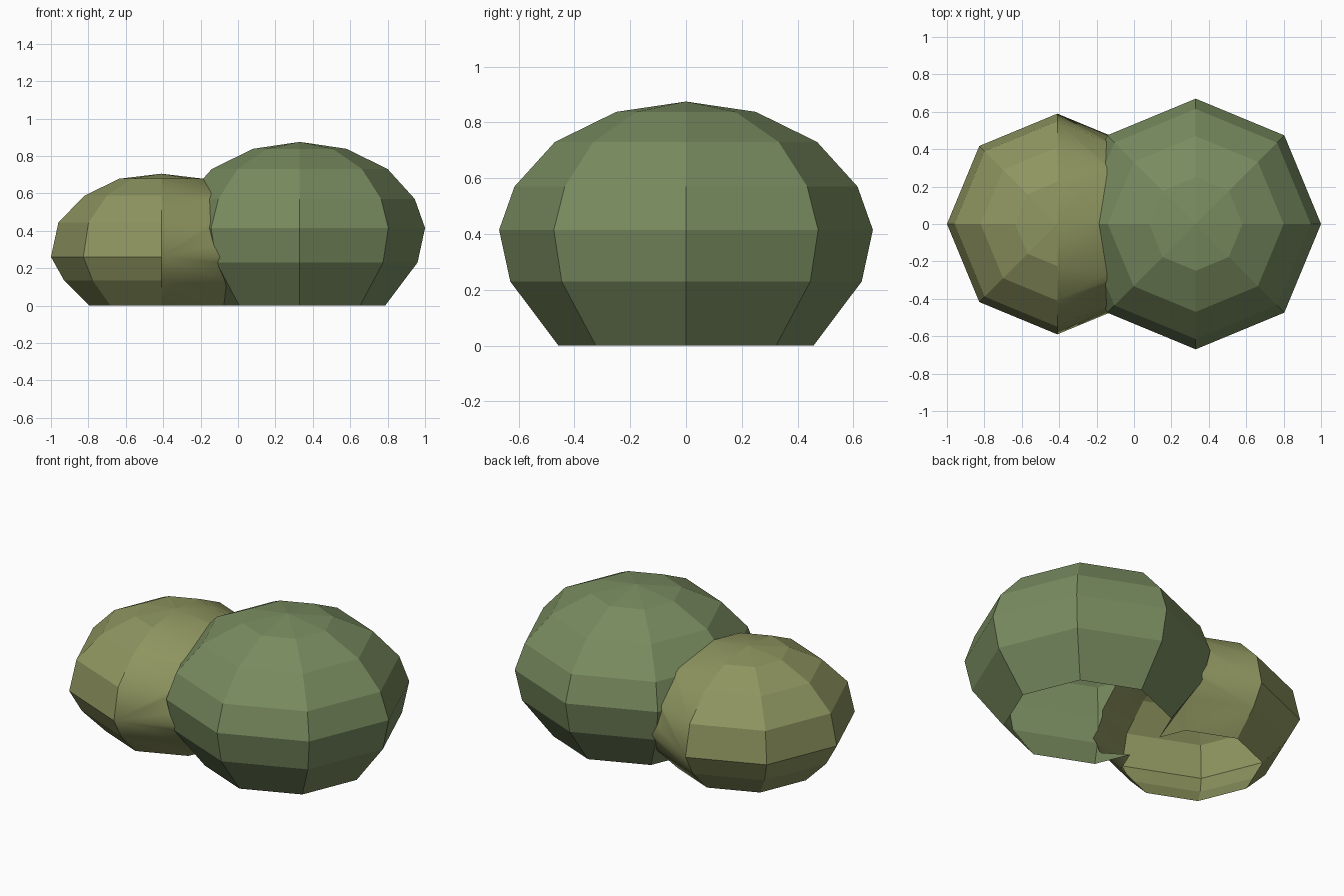
import bpy, bmesh
from math import cos, sin, pi

if "Cube" in bpy.data.objects:
    bpy.data.objects.remove(bpy.data.objects["Cube"])

SIDES = 8


def material(name, rgb):
    m = bpy.data.materials.new(name)
    m.diffuse_color = (*rgb, 1)
    m.use_nodes = True
    m.node_tree.nodes["Principled BSDF"].inputs["Base Color"].default_value = m.diffuse_color
    return m


MATS = [material("leaf_green", (0.19, 0.26, 0.115)),
        material("leaf_olive", (0.27, 0.30, 0.115))]


def clump(name, cx, profile, top, mat):
    """Closed low-poly dome from (radius, z) rings, pole at the top."""
    bm = bmesh.new()
    rings = [[bm.verts.new((cx + r * cos(2 * pi * i / SIDES),
                            r * sin(2 * pi * i / SIDES), z))
              for i in range(SIDES)] for r, z in profile]
    pole = bm.verts.new((cx, 0, top))
    for i in range(SIDES):
        j = (i + 1) % SIDES
        for a, b in zip(rings, rings[1:]):
            bm.faces.new((a[i], a[j], b[j], b[i]))
        bm.faces.new((rings[-1][i], rings[-1][j], pole))
    bm.faces.new(rings[0][::-1])
    for f in bm.faces:
        f.material_index = mat
    me = bpy.data.meshes.new(name)
    bm.to_mesh(me)
    bm.free()
    for m in MATS:
        me.materials.append(m)
    ob = bpy.data.objects.new(name, me)
    bpy.context.collection.objects.link(ob)
    return ob


# Two overlapping clumps, continued a little below ground for a clean trim
bush = clump("bush", 0.33, [(0.38, -0.1), (0.457, 0), (0.63, 0.23), (0.67, 0.415),
                            (0.615, 0.57), (0.47, 0.73), (0.25, 0.838)], 0.875, 0)
small = clump("small_clump", -0.41, [(0.289, -0.1), (0.385, 0), (0.52, 0.135),
                                     (0.59, 0.26), (0.55, 0.445), (0.41, 0.588),
                                     (0.225, 0.678)], 0.705, 1)

# Join into one outer skin
mod = bush.modifiers.new("join", 'BOOLEAN')
mod.operation = 'UNION'
mod.solver = 'EXACT'
mod.object = small
dg = bpy.context.evaluated_depsgraph_get()
joined = bpy.data.meshes.new_from_object(bush.evaluated_get(dg))
bush.modifiers.clear()
bush.data = joined
bpy.data.objects.remove(small)

# Trim at ground level, leaving the underside open
bm = bmesh.new()
bm.from_mesh(joined)
bmesh.ops.bisect_plane(bm, geom=bm.verts[:] + bm.edges[:] + bm.faces[:], dist=1e-4,
                       plane_co=(0, 0, 0), plane_no=(0, 0, 1), clear_inner=True)

# Flat facets, with a soft olive side next to the seam
for f in bm.faces:
    f.smooth = f.material_index == 1 and f.calc_center_median().x > -0.41
for e in bm.edges:
    if len({f.material_index for f in e.link_faces}) > 1:
        e.smooth = False
bm.to_mesh(joined)
bm.free()
